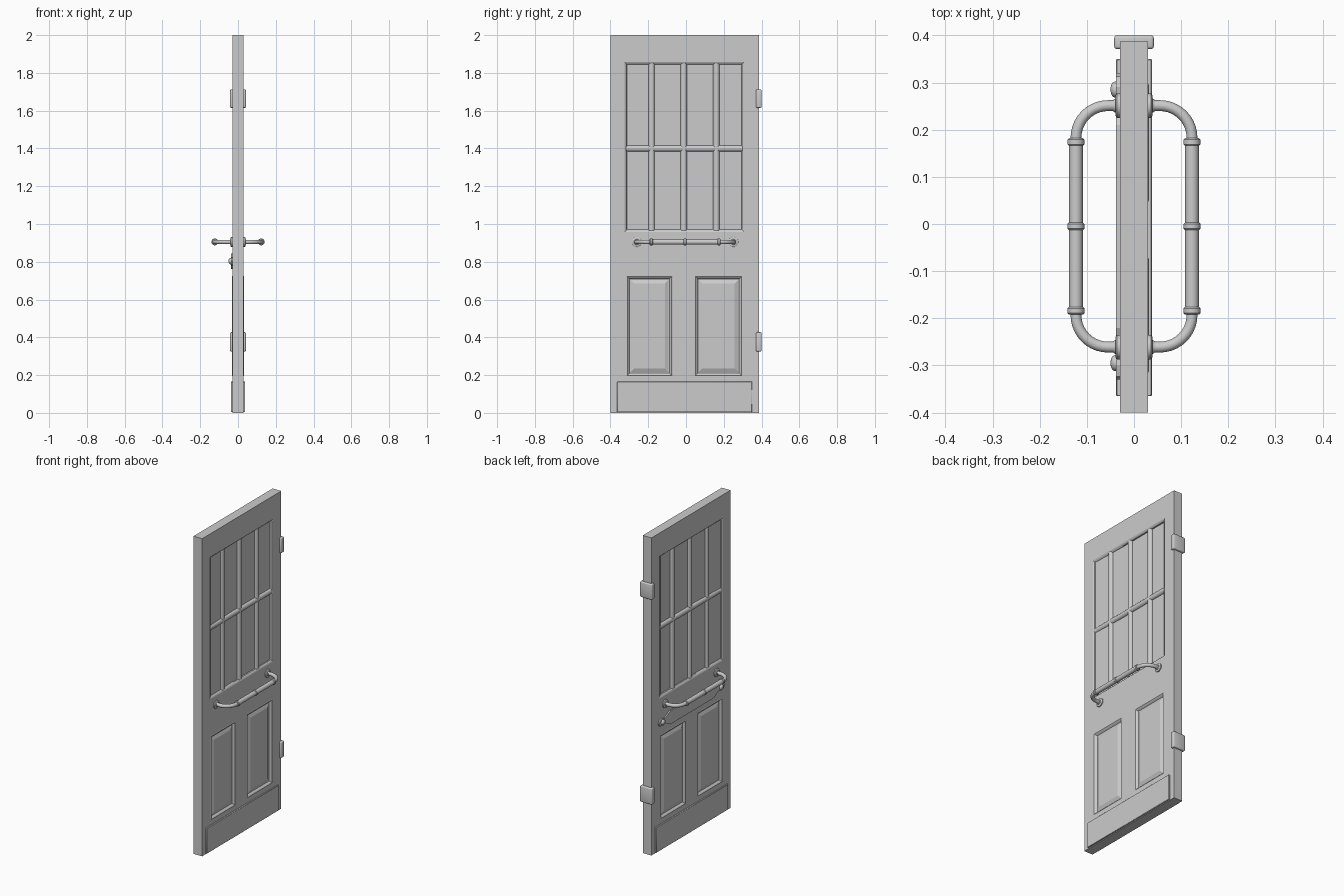
import bpy, bmesh, math
from mathutils import Vector, Matrix

if "Cube" in bpy.data.objects:
    bpy.data.objects.remove(bpy.data.objects["Cube"])

T = 0.03            # half thickness of the slab
Y0, Y1 = -0.4, 0.387
CY = -0.005         # handle centre in y


def make(name, bm, smooth=False):
    bmesh.ops.recalc_face_normals(bm, faces=bm.faces)
    me = bpy.data.meshes.new(name)
    bm.to_mesh(me)
    bm.free()
    ob = bpy.data.objects.new(name, me)
    bpy.context.collection.objects.link(ob)
    if smooth:
        bpy.ops.object.select_all(action='DESELECT')
        ob.select_set(True)
        bpy.context.view_layer.objects.active = ob
        bpy.ops.object.shade_smooth_by_angle(angle=math.radians(40))
    return ob


def box(name, lo, hi, bevel=0.0, segs=2):
    bm = bmesh.new()
    lo, hi = Vector(lo), Vector(hi)
    bmesh.ops.create_cube(bm, size=1, matrix=Matrix.Translation((lo + hi) / 2) @ Matrix.Diagonal((*(hi - lo), 1)))
    if bevel:
        bmesh.ops.bevel(bm, geom=bm.edges[:], offset=bevel, segments=segs, profile=0.5, affect='EDGES')
    return make(name, bm, bevel > 0)


def lathe(name, profile, origin, axis, segs=28):
    """Spin (radius, height) points round an axis through origin."""
    bm = bmesh.new()
    vs = [bm.verts.new((r, 0, h)) for r, h in profile]
    es = [bm.edges.new(p) for p in zip(vs, vs[1:])]
    bmesh.ops.spin(bm, geom=vs + es, cent=(0, 0, 0), axis=(0, 0, 1), angle=2 * math.pi, steps=segs)
    bmesh.ops.remove_doubles(bm, verts=bm.verts, dist=1e-5)
    rot = Vector((0, 0, 1)).rotation_difference(Vector(axis)).to_matrix().to_4x4()
    bm.transform(Matrix.Translation(origin) @ rot)
    return make(name, bm, True)


def tube(name, pts, radius, segs=16):
    """Sweep a circle along a path lying in the xy plane."""
    bm, rings = bmesh.new(), []
    pts = [Vector(p) for p in pts]
    for i, p in enumerate(pts):
        d = (pts[min(i + 1, len(pts) - 1)] - pts[max(i - 1, 0)]).normalized()
        side, up = Vector((-d.y, d.x, 0)), Vector((0, 0, 1))
        rings.append([bm.verts.new(p + radius * (side * math.cos(a) + up * math.sin(a)))
                      for a in (2 * math.pi * k / segs for k in range(segs))])
    for a, b in zip(rings, rings[1:]):
        for k in range(segs):
            bm.faces.new((a[k], a[k - 1], b[k - 1], b[k]))
    bm.faces.new(rings[0])
    bm.faces.new(rings[-1])
    return make(name, bm, True)


# slab: one gridded box, openings inset on both faces
ys = [Y0, -0.325, -0.315, -0.072, 0.047, 0.297, 0.307, Y1]
zs = [0, 0.195, 0.725, 0.958, 1.857, 2]
bm = bmesh.new()
window, panels = [], []
grids = []
for s in (-1, 1):
    g = [[bm.verts.new((s * T, y, z)) for z in zs] for y in ys]
    grids.append(g)
    for i in range(len(ys) - 1):
        for j in range(len(zs) - 1):
            q = [g[i][j], g[i + 1][j], g[i + 1][j + 1], g[i][j + 1]]
            f = bm.faces.new(q if s > 0 else q[::-1])
            if j == 3 and 1 <= i <= 5:
                window.append(f)
            elif j == 1 and i in (2, 4):
                panels.append(f)
rim = lambda g: ([c[0] for c in g] + g[-1][1:] + [c[-1] for c in g[-2::-1]] + g[0][-2:0:-1])
a, b = rim(grids[0]), rim(grids[1])
for k in range(len(a)):
    bm.faces.new((a[k - 1], a[k], b[k], b[k - 1]))
bm.normal_update()
# window recess with moulded rim
for t, d in ((0.006, -0.003), (0.006, -0.006), (0.001, -0.007)):
    bmesh.ops.inset_region(bm, faces=window, thickness=t, depth=d, use_even_offset=True)
# raised and fielded panels
for t, d in ((0.004, 0.002), (0.006, -0.005), (0.006, -0.008), (0.005, 0), (0.018, 0.008)):
    bmesh.ops.inset_individual(bm, faces=panels, thickness=t, depth=d, use_even_offset=True)
make("door_slab", bm)

for s, side in ((1, "right"), (-1, "left")):
    # glazing bars, flattened half rounds
    for k, y in enumerate((-0.182, -0.012, 0.161)):
        o = lathe(f"glazing_bar_{side}_{k}", [(0, 0), (0.017, 0), (0.017, 0.885), (0, 0.885)],
                  (s * 0.013, y, 0.965), (0, 0, 1), 20)
    lathe(f"glazing_rail_{side}", [(0, 0), (0.017, 0), (0.017, 0.616), (0, 0.616)],
          (s * 0.013, -0.317, 1.4), (0, 1, 0), 20)

    # kick plate
    x = sorted((s * 0.025, s * 0.038))
    box(f"kick_plate_{side}", (x[0], -0.365, 0.004), (x[1], 0.35, 0.165), 0.002, 1)

    # pull handle: bent tube, thicker grip, collars and wall roses
    X, H, R, z = 0.123, 0.256, 0.068, 0.905
    path = [(s * 0.025, CY + H, z)]
    path += [(s * (X - R + R * math.sin(t)), CY + H - R + R * math.cos(t), z)
             for t in (math.pi / 2 * k / 10 for k in range(11))]
    path += [(px, 2 * CY - py, pz) for px, py, pz in path[::-1]]
    tube(f"handle_tube_{side}", path, 0.0115)
    lathe(f"handle_grip_{side}", [(0, 0), (0.0145, 0), (0.0145, 0.36), (0, 0.36)],
          (s * X, CY - 0.18, z), (0, 1, 0))
    for k in (-1, 0, 1):
        lathe(f"handle_collar_{side}_{k + 1}",
              [(0, -0.008), (0.015, -0.008), (0.018, -0.005), (0.018, 0.005), (0.015, 0.008), (0, 0.008)],
              (s * X, CY + k * 0.179, z), (0, 1, 0))
    for e in (-1, 1):
        lathe(f"handle_rose_{side}_{e + 1}",
              [(0, -0.005), (0.026, -0.005), (0.026, 0.006), (0.022, 0.009), (0.015, 0.009), (0.013, 0.013), (0, 0.013)],
              (s * T, CY + e * H, z), (s, 0, 0))

# hinges wrapping the door edge
for name, lo, hi in (("lower", 0.325, 0.427), ("upper", 1.615, 1.712)):
    box(f"hinge_{name}", (-0.042, 0.371, lo), (0.042, 0.4, hi), 0.006, 3)

# long back plate with shaped ends, under the left handle
half = [(0.215, 0.042), (0.24, 0.03), (0.262, 0.016), (0.295, 0.022), (0.318, 0.016), (0.325, 0)]
upper = half + [(-y, h) for y, h in half[::-1]]
lower = [(y, -h) for y, h in upper if h]
outline = half[::-1] + [(-y, h) for y, h in half]
outline += [(-y, -h) for y, h in half[-2::-1]] + [(y, -h) for y, h in half[:-1]]
bm = bmesh.new()
face = bm.faces.new([bm.verts.new((-0.028, y + CY, h + 0.803)) for y, h in outline])
ext = bmesh.ops.extrude_face_region(bm, geom=[face])
bmesh.ops.translate(bm, vec=(-0.01, 0, 0), verts=[v for v in ext["geom"] if isinstance(v, bmesh.types.BMVert)])
make("letter_plate", bm)
for e in (-1, 1):
    lathe(f"letter_plate_stud_{e + 1}",
          [(0, 0), (0.017, 0), (0.017, 0.008), (0.014, 0.013), (0.008, 0.016), (0, 0.017)],
          (-0.033, CY + e * 0.29, 0.803), (-1, 0, 0), 20)
